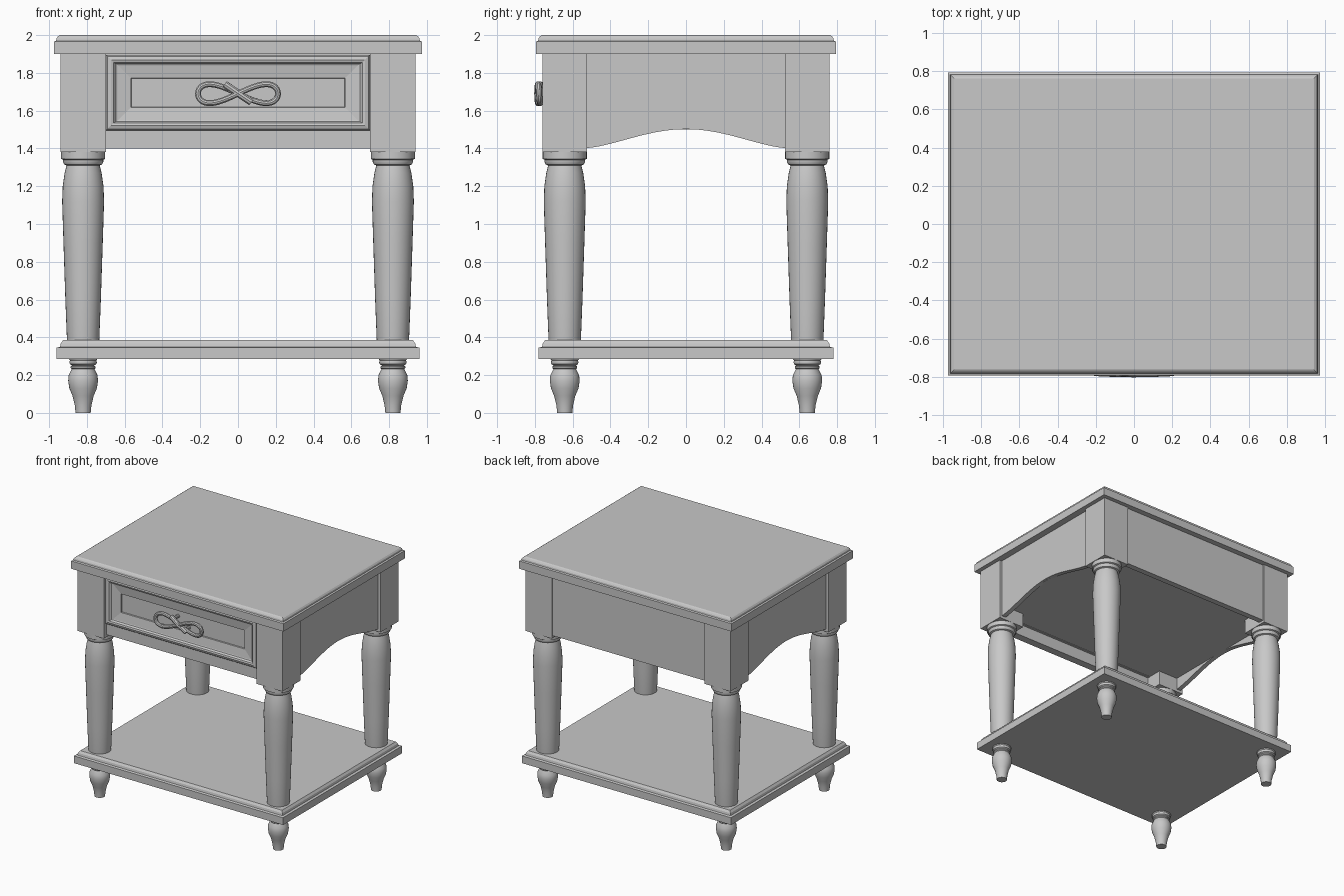
import bpy, bmesh, math
from mathutils import Matrix, Vector

if "Cube" in bpy.data.objects:
    bpy.data.objects.remove(bpy.data.objects["Cube"])

GREY = (0.58, 0.58, 0.58, 1)
paint = bpy.data.materials.new("plain_grey")
paint.use_nodes = True
paint.diffuse_color = GREY
paint.node_tree.nodes["Principled BSDF"].inputs["Base Color"].default_value = GREY


def finish(name, bm, smooth=False):
    """Turn a bmesh into a painted object."""
    bmesh.ops.recalc_face_normals(bm, faces=bm.faces)
    mesh = bpy.data.meshes.new(name)
    bm.to_mesh(mesh)
    bm.free()
    mesh.materials.append(paint)
    obj = bpy.data.objects.new(name, mesh)
    bpy.context.collection.objects.link(obj)
    if smooth:
        bpy.ops.object.select_all(action="DESELECT")
        obj.select_set(True)
        bpy.context.view_layer.objects.active = obj
        bpy.ops.object.shade_smooth_by_angle(angle=math.radians(35))
    return obj


def loft(name, loops, matrix=Matrix(), smooth=False):
    """Skin a stack of equal closed loops and cap both ends."""
    bm = bmesh.new()
    rings = [[bm.verts.new(matrix @ Vector(p)) for p in loop] for loop in loops]
    n = len(rings[0])
    for a, b in zip(rings, rings[1:]):
        for i in range(n):
            j = (i + 1) % n
            bm.faces.new((a[i], a[j], b[j], b[i]))
    bm.faces.new(rings[0])
    bm.faces.new(rings[-1])
    return finish(name, bm, smooth)


def rect(hx, hy, z):
    return [(-hx, -hy, z), (hx, -hy, z), (hx, hy, z), (-hx, hy, z)]


def circle(r, z, sides=32):
    turn = 2 * math.pi / sides
    return [(r * math.cos(i * turn), r * math.sin(i * turn), z) for i in range(sides)]


def box(name, x, y, z):
    bm = bmesh.new()
    bmesh.ops.create_cube(bm, size=1)
    for v in bm.verts:
        v.co = [lo + (c + 0.5) * (hi - lo) for c, (lo, hi) in zip(v.co, (x, y, z))]
    return finish(name, bm)


def slab(name, hx, hy, steps):
    """Board with a moulded edge, given as inset and height pairs."""
    loft(name, [rect(hx - i, hy - i, z) for i, z in steps])


def tube(name, points, radius, cyclic=False, depth=1.0):
    """Rounded strand along a path, converted to mesh."""
    curve = bpy.data.curves.new(name, "CURVE")
    curve.dimensions = "3D"
    curve.bevel_depth = radius
    curve.bevel_resolution = 3
    curve.use_fill_caps = True
    spline = curve.splines.new("POLY")
    spline.points.add(len(points) - 1)
    for p, co in zip(spline.points, points):
        p.co = (*co, 1)
    spline.use_cyclic_u = cyclic
    temp = bpy.data.objects.new(name + "_path", curve)
    bpy.context.collection.objects.link(temp)
    bpy.context.view_layer.update()
    bm = bmesh.new()
    bm.from_mesh(temp.to_mesh())
    temp.to_mesh_clear()
    bpy.data.objects.remove(temp)
    return finish(name, bm, True)


# Moulded table top and lower shelf
slab("table_top", 0.975, 0.795,
     [(0, 1.9), (0, 1.965), (0.012, 1.97), (0.014, 1.983), (0.022, 1.994), (0.032, 2.0)])
slab("lower_shelf", 0.96, 0.78,
     [(0, 0.285), (0, 0.345), (0.018, 0.35), (0.022, 0.368), (0.034, 0.385)])

# Turned legs with feet, and the square posts above them
LEG = [(0.04, 0), (0.044, 0.04), (0.056, 0.09), (0.073, 0.13), (0.079, 0.17),
       (0.076, 0.2), (0.06, 0.232), (0.066, 0.238), (0.066, 0.246), (0.058, 0.25),
       (0.07, 0.258), (0.073, 0.268), (0.07, 0.278), (0.075, 0.285),
       (0.085, 0.37), (0.094, 0.6), (0.104, 0.9), (0.111, 1.12), (0.108, 1.2),
       (0.098, 1.27), (0.088, 1.31), (0.1, 1.315), (0.107, 1.328), (0.107, 1.34),
       (0.117, 1.345), (0.117, 1.39)]
for side, sx in (("left", 1), ("right", -1)):
    for end, sy in (("front", -1), ("back", 1)):
        x, y = 0.82 * sx, 0.642 * sy
        loft(f"{end}_{side}_leg", [circle(r, z) for r, z in LEG],
             Matrix.Translation((x, y, 0)), True)
        box(f"{end}_{side}_post", (x - 0.12, x + 0.12), (y - 0.118, y + 0.118), (1.38, 1.9))

    # Side apron with an arched lower edge
    ys = [-0.53 + 1.06 * i / 32 for i in range(33)]
    edge = [(y, 1.402 + 0.1 * max(0, (1 + math.cos(math.pi * y / 0.53)) / 2) ** 0.75)
            for y in ys]
    outline = edge + [(0.53, 1.9), (-0.53, 1.9)]
    loft(f"{side}_apron", [[(sx * x, y, z) for y, z in outline] for x in (0.88, 0.918)])

# Back apron, front rail and the closed underside of the case
box("back_apron", (-0.71, 0.71), (0.7, 0.748), (1.4, 1.9))
box("front_rail", (-0.71, 0.71), (-0.725, -0.66), (1.4, 1.497))
box("case_bottom", (-0.9, 0.9), (-0.72, 0.72), (1.5, 1.52))

# Drawer front: raised frame sloping into a sunken panel
DRAWER = [(0.698, 0.199, 0.64), (0.698, 0.199, 0.738), (0.69, 0.191, 0.75),
          (0.672, 0.173, 0.756), (0.658, 0.16, 0.752), (0.645, 0.152, 0.735),
          (0.635, 0.145, 0.732), (0.567, 0.077, 0.722), (0.565, 0.075, 0.712)]
facing = Matrix.Translation((0, 0, 1.695)) @ Matrix.Rotation(math.pi / 2, 4, "X")
loft("drawer_front", [rect(*ring) for ring in DRAWER], facing)

# Bow-shaped pull: crossed ribbon loops, a diagonal tie and two stems
bow = []
for i in range(64):
    t = 2 * math.pi * i / 64
    bow.append((0.212 * math.sin(t), -0.778 + 0.008 * math.cos(t),
                1.69 - 0.05 * math.sin(2 * t)))
tube("pull_bow", bow, 0.016, True)
tube("pull_tie", [(-0.07, -0.778, 1.74), (0, -0.784, 1.692), (0.07, -0.778, 1.645)], 0.02)
for side, sx in (("left", 1), ("right", -1)):
    tube(f"pull_{side}_stem", [(0.05 * sx, -0.70, 1.69 - 0.035 * sx),
                               (0.05 * sx, -0.775, 1.69 - 0.035 * sx)], 0.014)
